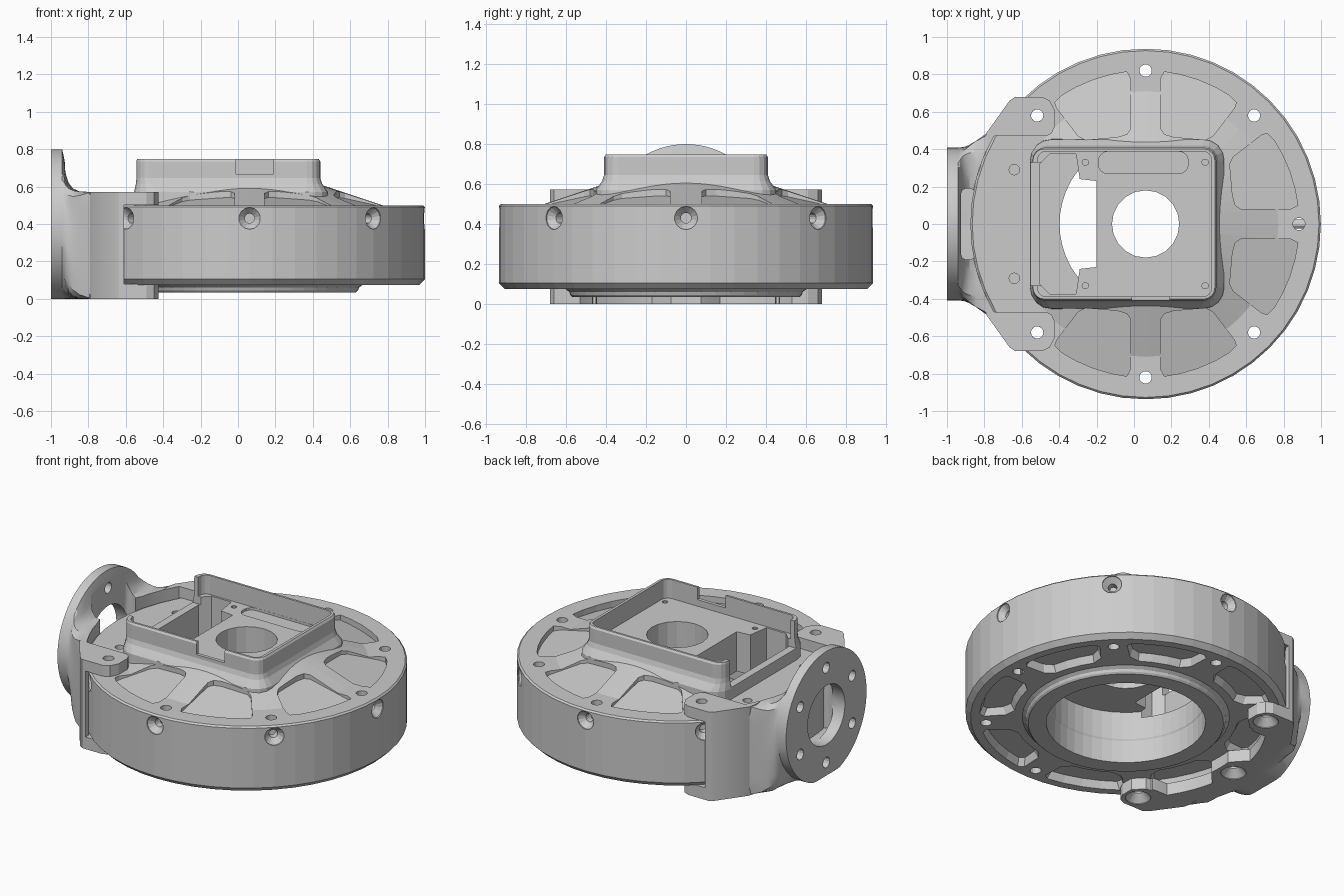
import bpy, bmesh
from math import sin, cos, pi, radians
from mathutils import Matrix, Vector

if "Cube" in bpy.data.objects:
    bpy.data.objects.remove(bpy.data.objects["Cube"])

CX = 0.062         # centre of the round housing
AXIS = Matrix.Translation((CX, 0, 0))


def finish(name, bm):
    bmesh.ops.remove_doubles(bm, verts=bm.verts, dist=1e-5)
    bmesh.ops.recalc_face_normals(bm, faces=bm.faces)
    me = bpy.data.meshes.new(name)
    bm.to_mesh(me)
    bm.free()
    ob = bpy.data.objects.new(name, me)
    bpy.context.collection.objects.link(ob)
    return ob


def loft(name, rings):
    bm = bmesh.new()
    vs = [[bm.verts.new(p) for p in r] for r in rings]
    n = len(rings[0])
    for a, b in zip(vs, vs[1:]):
        for i in range(n):
            j = (i + 1) % n
            bm.faces.new((a[i], a[j], b[j], b[i]))
    bm.faces.new(vs[0][::-1])
    bm.faces.new(vs[-1])
    return finish(name, bm)


def prism(name, pts, z0, z1):
    return loft(name, [[(x, y, z) for x, y in pts] for z in (z0, z1)])


def revolve(name, prof, segs, mat):
    bm = bmesh.new()
    vs = [[bm.verts.new(mat @ Vector((r * cos(2 * pi * k / segs), r * sin(2 * pi * k / segs), z)))
           for r, z in prof] for k in range(segs)]
    n = len(prof)
    for k in range(segs):
        a, b = vs[k], vs[(k + 1) % segs]
        for i in range(n):
            j = (i + 1) % n
            if prof[i][0] or prof[j][0]:
                bm.faces.new((a[i], b[i], b[j], a[j]))
    return finish(name, bm)


def cyl(r, z0, z1, segs, mat):
    return revolve("cutter", [(0, z0), (r, z0), (r, z1), (0, z1)], segs, mat)


def rrect(x0, x1, y0, y1, r, n=4):
    out = []
    for cx, cy, a in ((x1 - r, y1 - r, 0), (x0 + r, y1 - r, 90), (x0 + r, y0 + r, 180), (x1 - r, y0 + r, 270)):
        for i in range(n + 1):
            t = radians(a + 90 * i / n)
            out.append((cx + r * cos(t), cy + r * sin(t)))
    return out


def rect(x0, x1, y0, y1):
    return [(x0, y0), (x1, y0), (x1, y1), (x0, y1)]


def boolean(ob, tool, op='DIFFERENCE'):
    m = ob.modifiers.new("bool", 'BOOLEAN')
    m.operation, m.solver, m.object = op, 'EXACT', tool
    bpy.context.view_layer.objects.active = ob
    bpy.ops.object.modifier_apply(modifier=m.name)
    bpy.data.objects.remove(tool)


def polar(r, deg):
    return (CX + r * cos(radians(deg)), r * sin(radians(deg)))


# Round housing shell with its conical top and open underside
housing = revolve("round_housing", [
    (0, .37), (.46, .37), (.46, .19), (.465, .18), (.465, .035), (.57, .035), (.58, .045), (.585, .06), (.605, .075),
    (.907, .075), (.937, .105), (.937, .49), (.927, .5), (.71, .5), (.38, .61), (.30, .622), (0, .622)], 48, AXIS)

# Flat seat on the bracket side
boolean(housing, prism("cutter", rect(-1.2, -.50, -.47, .47), .5, .9))

# Square tray with a flared foot
tray = loft("tray", [[(x, y, z) for x, y in rrect(-.543 - d * .3, .44 + d, -.41 - d, .41 + d, .07 + d)]
                     for z, d in ((.45, .045), (.57, .042), (.59, .028), (.615, .01), (.645, 0), (.735, 0), (.747, -.008))])
boolean(housing, tray, 'UNION')
boolean(housing, prism("cutter", rrect(-.515, .415, -.388, .388, .045), .625, .9))
boolean(housing, prism("cutter", rect(-.01, .19, -.6, -.36), .667, .9))      # front notch
boolean(housing, prism("cutter", rect(-.7, -.49, -.33, .33), .575, .9))      # open left side
boolean(housing, prism("cutter", rrect(-.19, .29, .27, .387, .05), .61, .7))  # shallow floor recess
half = [(-.2, .23), (-.29, .24), (-.31, .375), (-.45, .375), (-.505, .32)]
boolean(housing, prism("cutter", half + [(x, -y) for x, y in half[::-1]], .33, .8))
boolean(housing, cyl(.18, .3, .8, 20, AXIS))
for x in (-.26, .38):
    for y in (-.33, .33):
        boolean(housing, cyl(.017, .5, .8, 10, Matrix.Translation((x, y, 0))))

# Six sloped pockets on top
P = [(.08, .51), (.08, .775)] + [(.82 * cos(radians(a)), .82 * sin(radians(a))) for a in (83, 77, 70, 63, 57)]
P += [(.485, .65), (.475, .62), (.36, .47), (.32, .45), (.15, .465), (.10, .48)]
swap = [(y, x) for x, y in P]
for pts, sx, sy in ((P, 1, 1), (P, -1, 1), (P, 1, -1), (P, -1, -1), (swap, 1, 1), (swap, 1, -1)):
    q = [(x * sx, y * sy) for x, y in pts]
    mid = radians(67.5 if pts is P else 22.5)
    d = (cos(mid) * sx, sin(mid) * sy)
    low = [(CX + x, y, .465 + .24 * (.8 - x * d[0] - y * d[1])) for x, y in q]
    boolean(housing, loft("cutter", [low, [(CX + x, y, .66) for x, y in q]]))

# Eight pockets underneath, with sloping sides
for k in range(8):
    c = 22.5 + 45 * k
    rings = []
    for z, g in ((-.02, 0), (.075, 0), (.12, .02)):
        w = 60 * g
        pts = [polar(.855 - g, c + a * (17 - w) / 17) for a in (-15, -8, 0, 8, 15)] + [polar(.83 - g, c + 17 - w)]
        pts += [polar(.70 + g, c + 15.5 - w)] + [polar(.655 + g, c + a) for a in (11, 4, -4, -11)]
        pts += [polar(.70 + g, c - 15.5 + w), polar(.83 - g, c - 17 + w)]
        rings.append([(x, y, z) for x, y in pts])
    boolean(housing, loft("cutter", rings))

# Vertical bolt holes and countersunk radial holes in the rim
for k in range(8):
    if k == 4:
        continue
    boolean(housing, cyl(.033, -.1, .8, 14, Matrix.Translation((*polar(.82, 45 * k), 0))))
    s = .4 if k == 0 else .75
    radial = Matrix.Translation((CX, 0, .43)) @ Matrix.Rotation(radians(45 * k), 4, 'Z') @ Matrix.Rotation(pi / 2, 4, 'Y')
    if k == 0:   # this one runs through to the tray opening
        boolean(housing, cyl(.026, -.4, .5, 14, radial))
    boolean(housing, revolve("cutter", [(0, s), (.026, s), (.026, .895), (.058, .928), (.058, 1), (0, 1)], 14, radial))
for y in (-.29, .29):
    boolean(housing, cyl(.028, .35, .8, 12, Matrix.Translation((-.64, y, 0))))


# Side bracket: clamp block, then a neck lofted from the round flange
half = [(-.80, .44), (-.79, .485), (-.665, .66), (-.635, .68), (-.49, .68), (-.45, .66), (-.425, .61),
        (-.425, .52), (-.44, .485), (-.47, .47), (-.52, .465)]
bracket = prism("side_bracket", half + [(x, -y) for x, y in half[::-1]], 0, .572)


def neck_ring(x, s, w):
    out = []
    for i in range(64):
        t = 2 * pi * (i + .5) / 64
        c, n = cos(t), sin(t)
        circ = (.41 * c, max(0, .39 + .41 * n))
        k = min(w / abs(c), .286 / abs(n))
        out.append((x, circ[0] * (1 - s) + k * c * s, circ[1] * (1 - s) + (.286 + k * n) * s))
    return out


neck = loft("neck", [neck_ring(*a) for a in (
    (-1, 0, .41), (-.94, 0, .41), (-.93, .2, .41), (-.92, .48, .412), (-.905, .72, .415),
    (-.88, .9, .425), (-.845, .99, .445), (-.78, 1, .49), (-.74, 1, .49))])
boolean(bracket, neck, 'UNION')
boolean(bracket, cyl(.932, .078, .502, 48, AXIS))
boolean(bracket, prism("cutter", rect(-.61, -.3, -.8, .8), .078, .502))
seat = [polar(.937, a) for a in range(150, 211, 6)]
boolean(bracket, prism("cutter", [(-.3, .47), (-.74, .47)] + seat + [(-.74, -.47), (-.3, -.47)], .45, 1))

# Scalloped lower clamp edge with three lobes
edge = []
for a in range(0, 360, 3):
    off = min(abs(a - b) for b in (135, 180, 225))
    edge.append(polar(.72 if off < 7 or a < 128 or a > 232 else .76 if off < 10 else .82, a))
boolean(bracket, prism("cutter", edge, -.1, .2))
for a in (135, 180, 225):
    m = Matrix.Translation((*polar(.82, a), 0))
    top = .3 if a == 180 else .8
    boolean(bracket, revolve("cutter", [(0, -.1), (.075, -.1), (.075, .005), (.033, .05), (.033, top), (0, top)], 16, m))

# Slot behind the flange, centre bore and six flange holes
boolean(bracket, prism("cutter", rrect(-.925, -.85, -.19, .19, .03), .2, 1))
along = Matrix.Translation((0, 0, .39)) @ Matrix.Rotation(pi / 2, 4, 'Y')
boolean(bracket, cyl(.19, -1.1, -.89, 32, along))
for k in range(6):
    a = radians(90 + 60 * k)
    boolean(bracket, cyl(.034, -1.1, -.91, 14, Matrix.Translation((0, .305 * cos(a), .305 * sin(a))) @ along))
# Narrow cable passage from the flange to the tray
boolean(housing, cyl(.03, -1.1, -.4, 14, Matrix.Translation((0, 0, .04)) @ along))

bpy.ops.object.select_all(action='DESELECT')
bracket.select_set(True)
bpy.context.view_layer.objects.active = bracket
bpy.ops.object.shade_smooth_by_angle(angle=radians(25))
